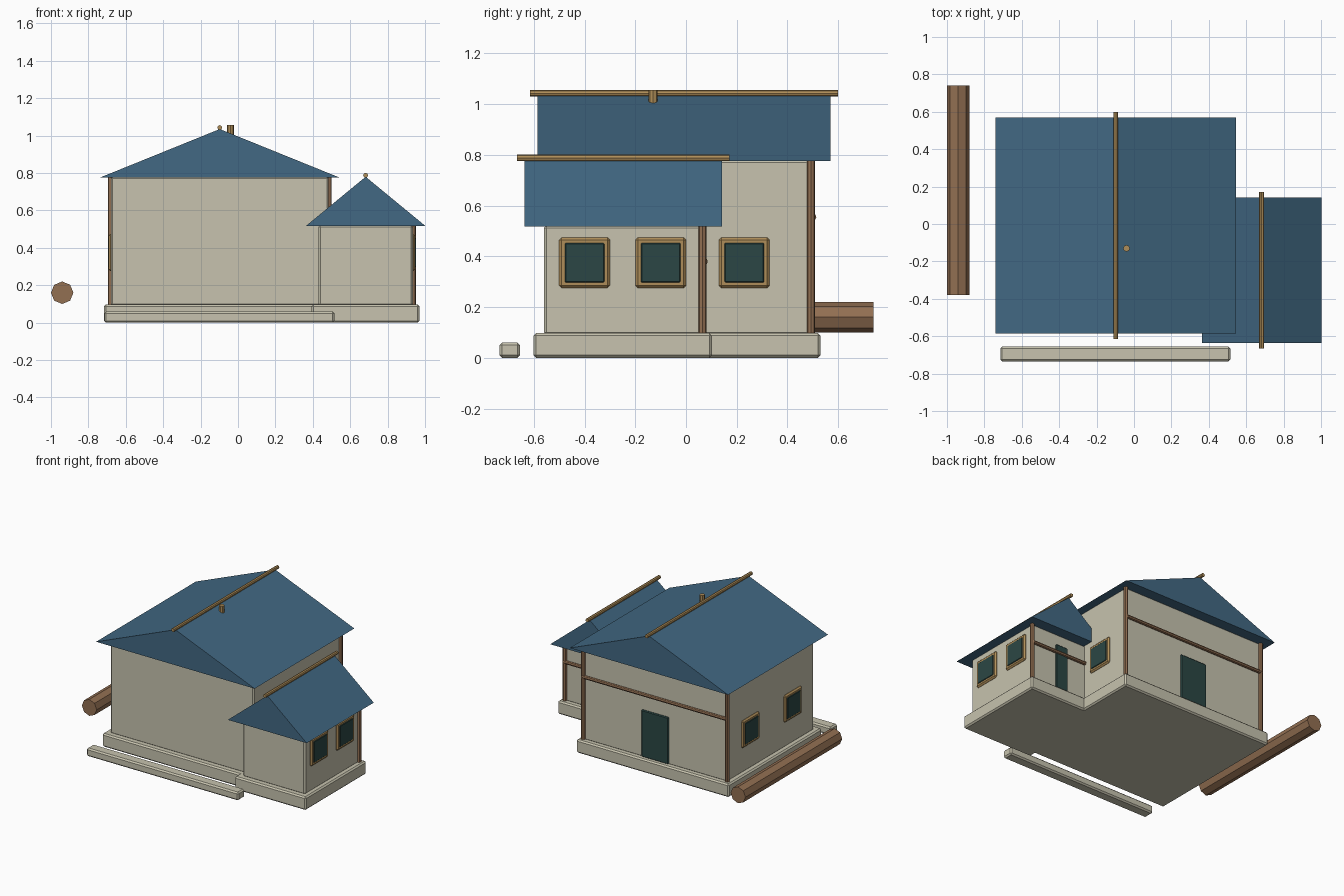
import bpy
import bmesh
from math import pi
from mathutils import Matrix, Vector

if "Cube" in bpy.data.objects:
    bpy.data.objects.remove(bpy.data.objects["Cube"], do_unlink=True)


def material(name, rgb):
    mat = bpy.data.materials.new(name)
    mat.use_nodes = True
    mat.diffuse_color = (*rgb, 1)
    mat.node_tree.nodes["Principled BSDF"].inputs["Base Color"].default_value = (*rgb, 1)
    return mat


PLASTER = material("plaster", (0.57, 0.545, 0.425))
ROOF = material("blue roof", (0.054, 0.140, 0.228))
WOOD = material("brown wood", (0.29, 0.16, 0.085))
TRIM = material("tan trim", (0.43, 0.27, 0.10))
GLASS = material("dark green", (0.024, 0.062, 0.058))


def finish(name, bm, mat):
    bmesh.ops.recalc_face_normals(bm, faces=bm.faces)
    mesh = bpy.data.meshes.new(name)
    bm.to_mesh(mesh)
    bm.free()
    mesh.materials.append(mat)
    obj = bpy.data.objects.new(name, mesh)
    bpy.context.collection.objects.link(obj)
    return obj


def box(name, x, y, z, mat, bevel=0.01):
    """Bevelled block spanning the given (low, high) ranges."""
    spans = (x, y, z)
    centre = Vector([(a + b) / 2 for a, b in spans])
    size = Vector([b - a for a, b in spans])
    bm = bmesh.new()
    bmesh.ops.create_cube(bm, size=1)
    bmesh.ops.scale(bm, vec=size, verts=bm.verts)
    bmesh.ops.translate(bm, vec=centre, verts=bm.verts)
    obj = finish(name, bm, mat)
    mod = obj.modifiers.new("Bevel", "BEVEL")
    mod.width = bevel
    mod.segments = 1
    return obj


def pole(name, start, end, radius, mat):
    """Eight-sided pole between two points."""
    start, end = Vector(start), Vector(end)
    axis = end - start
    turn = axis.to_track_quat("Z", "Y").to_matrix().to_4x4()
    bm = bmesh.new()
    bmesh.ops.create_cone(bm, cap_ends=True, segments=8, radius1=radius, radius2=radius,
                          depth=axis.length,
                          matrix=Matrix.Translation((start + end) / 2) @ turn)
    return finish(name, bm, mat)


def gable_roof(name, x, y, z):
    """Solid triangular prism with its ridge along y."""
    profile = [(x[0], z[0]), (x[1], z[0]), ((x[0] + x[1]) / 2, z[1])]
    bm = bmesh.new()
    face = bm.faces.new([bm.verts.new((px, y[0], pz)) for px, pz in profile])
    new = bmesh.ops.extrude_face_region(bm, geom=[face], use_keep_orig=True)["geom"]
    bmesh.ops.translate(bm, vec=(0, y[1] - y[0], 0),
                        verts=[v for v in new if isinstance(v, bmesh.types.BMVert)])
    return finish(name, bm, ROOF)


def window(name, wall_x, side, y):
    """Square framed window on a side wall; side is +1 or -1."""
    for part, half, depth, mat, bevel in (("frame", 0.1, 0.012, TRIM, 0.01),
                                          ("glass", 0.08, 0.016, GLASS, 0.006)):
        x = sorted((wall_x - side * 0.02, wall_x + side * depth))
        box(f"{name}_{part}", x, (y - half, y + half),
            (0.375 - half, 0.375 + half), mat, bevel)


def house(name, x, y, eave, ridge, overhang, beam_z, door_half, post_xs):
    """One wing: plinth, walls, roof, ridge pole, back posts, beam and door."""
    side, end = overhang
    mid, back = (x[0] + x[1]) / 2, y[1]
    box(f"{name}_plinth", (x[0] - 0.037, x[1] + 0.035), (y[0] - 0.042, back + 0.038),
        (0, 0.097), PLASTER)
    box(f"{name}_walls", x, y, (0.09, eave + 0.005), PLASTER)
    roof_y = (y[0] - end, back + end)
    gable_roof(f"{name}_roof", (x[0] - side, x[1] + side), roof_y, (eave, ridge))
    pole(f"{name}_ridge_pole", (mid, roof_y[0] - 0.03, ridge + 0.008),
         (mid, roof_y[1] + 0.03, ridge + 0.008), 0.013, TRIM)
    for i, px in enumerate(post_xs):
        pole(f"{name}_post_{i + 1}", (px, back, 0.095), (px, back, eave), 0.016, WOOD)
    pole(f"{name}_back_beam", (x[0], back + 0.008, beam_z),
         (x[1], back + 0.008, beam_z), 0.013, WOOD)
    box(f"{name}_door", (mid - door_half, mid + door_half), (back - 0.02, back + 0.009),
        (0.095, 0.44), GLASS, 0.006)


# Main house and smaller side wing
house("main", (-0.68, 0.485), (-0.51, 0.493), 0.775, 1.035, (0.06, 0.076),
      0.555, 0.11, (-0.68, 0.485))
house("wing", (0.43, 0.935), (-0.56, 0.065), 0.517, 0.78, (0.067, 0.076),
      0.38, 0.05, (0.935,))

# Windows on the side walls
for i, wy in enumerate((-0.4, -0.1)):
    window(f"wing_window_{i + 1}", 0.935, 1, wy)
window("main_left_window", 0.485, 1, 0.23)
for i, wy in enumerate((-0.26, 0.23)):
    window(f"main_right_window_{i + 1}", -0.68, -1, wy)

# Small roof vent
pole("roof_vent", (-0.04, -0.13, 0.98), (-0.04, -0.13, 1.056), 0.018, TRIM)

# Front step and loose log
box("front_step", (-0.715, 0.515), (-0.735, -0.655), (0, 0.06), PLASTER)
pole("log", (-0.94, -0.38, 0.16), (-0.94, 0.74, 0.16), 0.06, WOOD)
